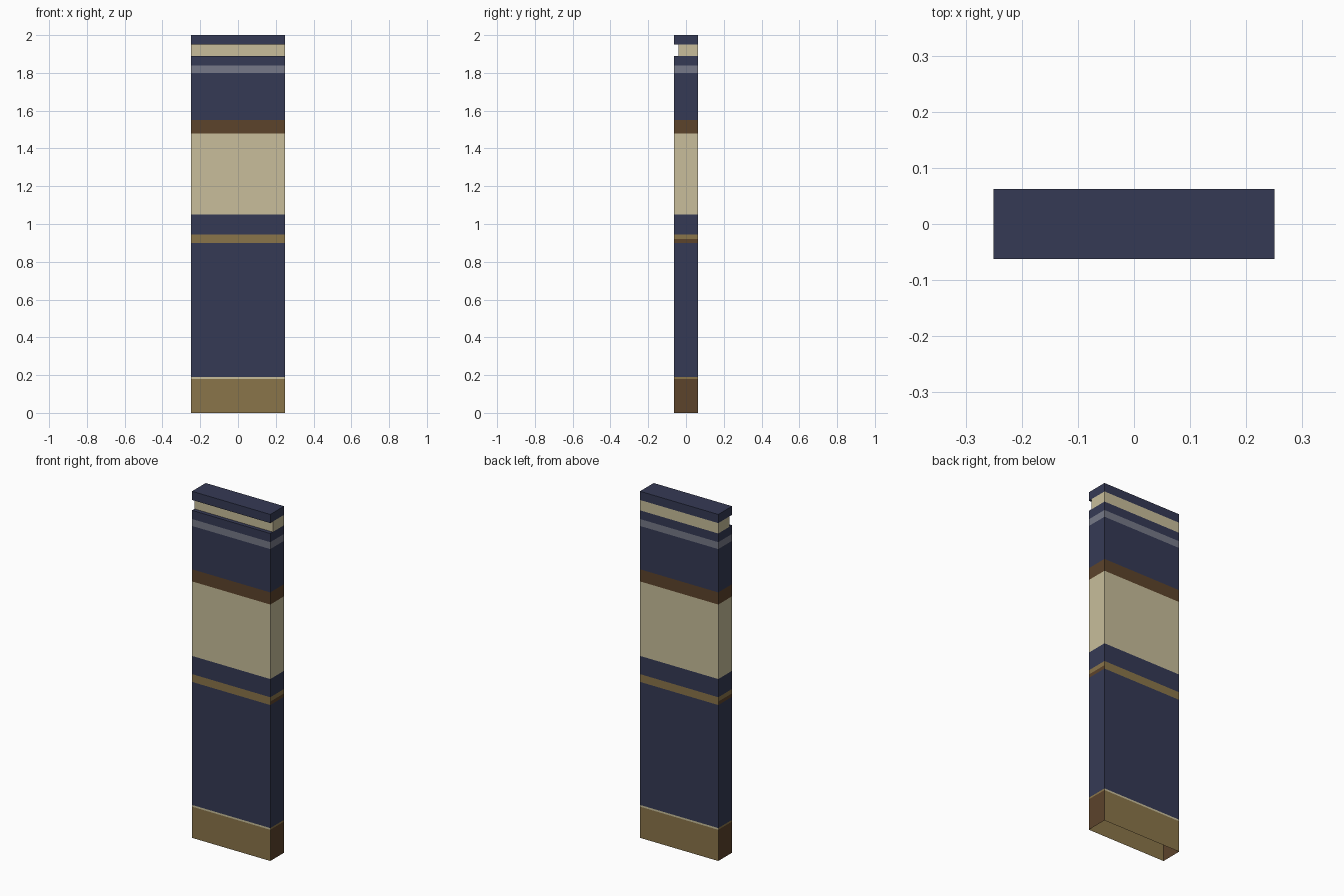
import bpy
import bmesh

if "Cube" in bpy.data.objects:
    bpy.data.objects.remove(bpy.data.objects["Cube"])

HX, HY = 0.25, 0.0625     # half width and half depth
RECESS = -0.04            # front plane of the groove near the top


def srgb(r, g, b):
    def lin(c):
        c /= 255
        return c / 12.92 if c <= 0.04045 else ((c + 0.055) / 1.055) ** 2.4
    return (lin(r), lin(g), lin(b), 1)


COLOURS = {
    "navy": srgb(53, 58, 85),
    "cream": srgb(200, 190, 155),
    "tan": srgb(138, 117, 74),
    "brown": srgb(92, 67, 43),
    "grey": srgb(118, 121, 136),
}
NAMES = list(COLOURS)

# Bands from the bottom up: top height, front/back colour, side colour
BANDS = [
    (0.18, "tan", "brown"),
    (0.19, "cream", "tan"),
    (0.90, "navy", "navy"),
    (0.92, "tan", "brown"),
    (0.945, "tan", "tan"),
    (1.05, "navy", "navy"),
    (1.48, "cream", "cream"),
    (1.55, "brown", "brown"),
    (1.80, "navy", "navy"),
    (1.84, "grey", "grey"),
    (1.89, "navy", "navy"),
    (1.95, "cream", "cream"),   # recessed groove
    (2.00, "navy", "navy"),
]

bm = bmesh.new()


def ring(z, front):
    return [bm.verts.new(p) for p in
            ((-HX, front, z), (HX, front, z), (HX, HY, z), (-HX, HY, z))]


def quad(verts, colour):
    bm.faces.new(verts).material_index = NAMES.index(colour)


# Hollow shell of stacked bands, open underneath
z0, prev = 0.0, None
for z1, face_colour, side_colour in BANDS:
    front = RECESS if z0 == 1.89 else -HY
    low, high = ring(z0, front), ring(z1, front)
    for i in range(4):
        j = (i + 1) % 4
        quad((low[i], low[j], high[j], high[i]),
             face_colour if i % 2 == 0 else side_colour)
    # ledges above and below the groove
    if prev and abs(prev[0].co.y - front) > 0.001:
        quad((prev[0], prev[1], low[1], low[0]), "navy")
    z0, prev = z1, high
quad(prev, "navy")            # top cap

bmesh.ops.remove_doubles(bm, verts=bm.verts, dist=0.0001)

mesh = bpy.data.meshes.new("striped_panel")
bm.to_mesh(mesh)
bm.free()
for name, colour in COLOURS.items():
    mat = bpy.data.materials.new(name)
    mat.diffuse_color = colour
    mat.use_nodes = True
    mat.node_tree.nodes["Principled BSDF"].inputs["Base Color"].default_value = mat.diffuse_color
    mesh.materials.append(mat)
panel = bpy.data.objects.new("striped_panel", mesh)
bpy.context.collection.objects.link(panel)
